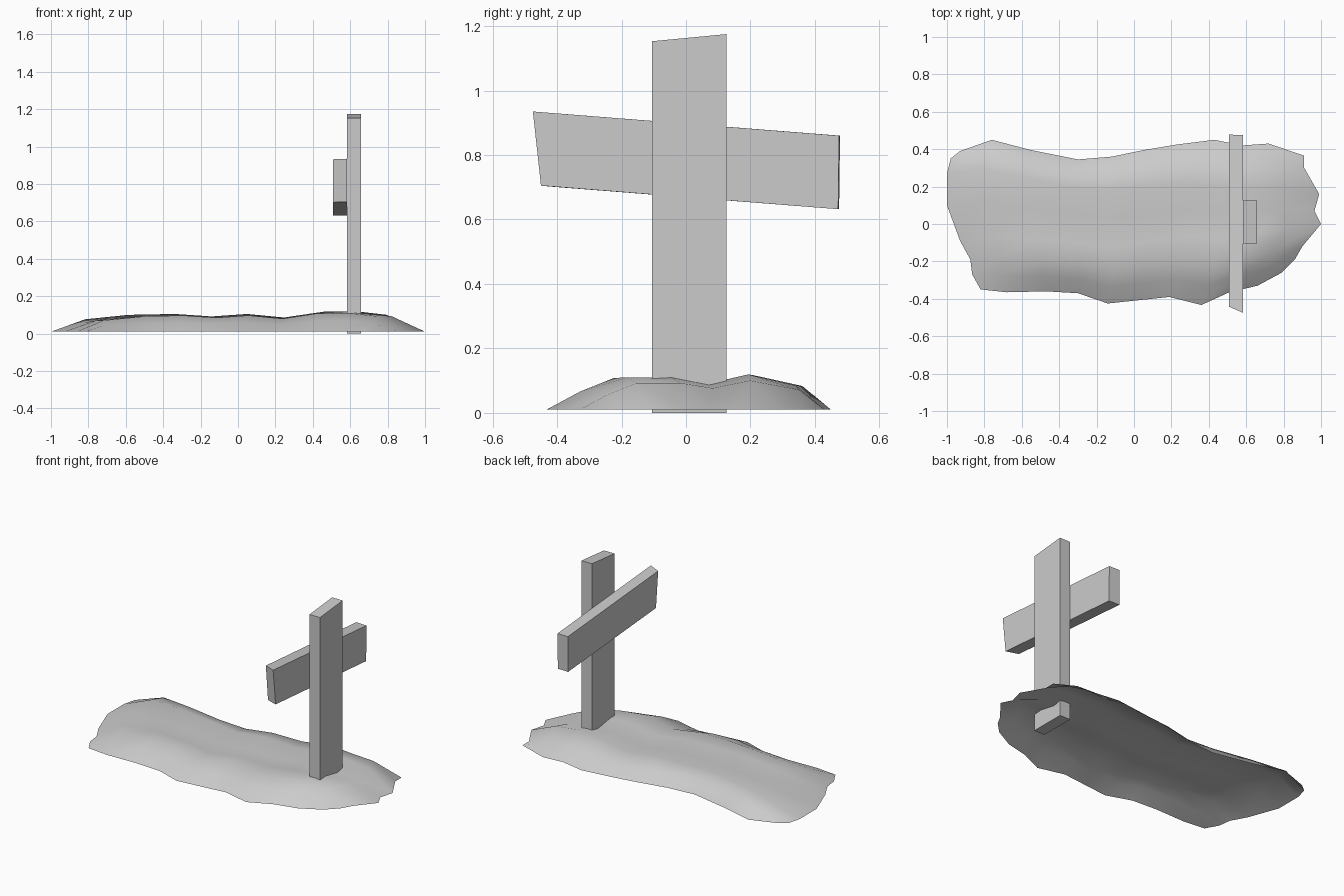
import bpy
from mathutils import Vector

if "Cube" in bpy.data.objects:
    bpy.data.objects.remove(bpy.data.objects["Cube"])


def make(name, verts, faces):
    mesh = bpy.data.meshes.new(name)
    mesh.from_pydata(verts, [], faces)
    mesh.update()
    obj = bpy.data.objects.new(name, mesh)
    bpy.context.collection.objects.link(obj)
    return obj


def plank(name, inner, outer, x0, x1):
    """Board between two (y, z) quads lying at x0 and x1."""
    verts = [(x0, y, z) for y, z in inner] + [(x1, y, z) for y, z in outer]
    sides = [(i, 4 + i, 4 + (i + 1) % 4, (i + 1) % 4) for i in range(4)]
    return make(name, verts, [(0, 1, 2, 3), (7, 6, 5, 4)] + sides)


# Upright post with a slanted top
quad = [(-0.105, 0.0), (0.125, 0.0), (0.125, 1.175), (-0.105, 1.153)]
plank("upright_post", quad, quad, 0.583, 0.658)

# Tilted crossbar with a roughly cut end
plank("crossbar",
      [(-0.42, 0.702), (0.475, 0.632), (0.478, 0.86), (-0.442, 0.932)],
      [(-0.45, 0.705), (0.472, 0.632), (0.475, 0.86), (-0.475, 0.935)],
      0.508, 0.583)

# Earth mound: a sheet stretched between four irregular border lines
front = [(-0.82, -0.35), (-0.68, -0.365), (-0.47, -0.36), (-0.3, -0.37),
         (-0.14, -0.425), (0.02, -0.408), (0.19, -0.39), (0.36, -0.433),
         (0.51, -0.365), (0.66, -0.33), (0.79, -0.26)]
back = [(-0.93, 0.39), (-0.76, 0.45), (-0.55, 0.395), (-0.3, 0.345),
        (-0.12, 0.36), (0.05, 0.395), (0.23, 0.425), (0.43, 0.45),
        (0.58, 0.42), (0.72, 0.43), (0.91, 0.365)]
left = [(-0.82, -0.35), (-0.865, -0.27), (-0.875, -0.19), (-0.93, -0.09),
        (-1.0, 0.1), (-1.0, 0.27), (-0.98, 0.35), (-0.93, 0.39)]
right = [(0.79, -0.26), (0.86, -0.19), (0.9, -0.12), (1.0, 0.0),
         (0.965, 0.07), (0.99, 0.16), (0.91, 0.3), (0.91, 0.365)]
front, back, left, right = ([Vector(p) for p in c]
                            for c in (front, back, left, right))

# Heights: two ridges with a valley across, gentle humps along
across = [0, 0.05, 0.087, 0.087, 0.07, 0.095, 0.065, 0]
along = [0, 0.7, 0.95, 1.0, 0.86, 1.0, 0.8, 1.13, 1.15, 0.95, 0]
n, m = len(front), len(left)
verts = []
for j in range(m):
    v = j / (m - 1)
    for i in range(n):
        u = i / (n - 1)
        p = (front[i].lerp(back[i], v) + left[j].lerp(right[j], u)
             - front[0].lerp(front[-1], u).lerp(back[0].lerp(back[-1], u), v))
        verts.append((p.x, p.y, 0.01 + across[j] * along[i]))
faces = [(j * n + i, j * n + i + 1, (j + 1) * n + i + 1, (j + 1) * n + i)
         for j in range(m - 1) for i in range(n - 1)]
mound = make("earth_mound", verts, faces)
for poly in mound.data.polygons:
    poly.use_smooth = True
